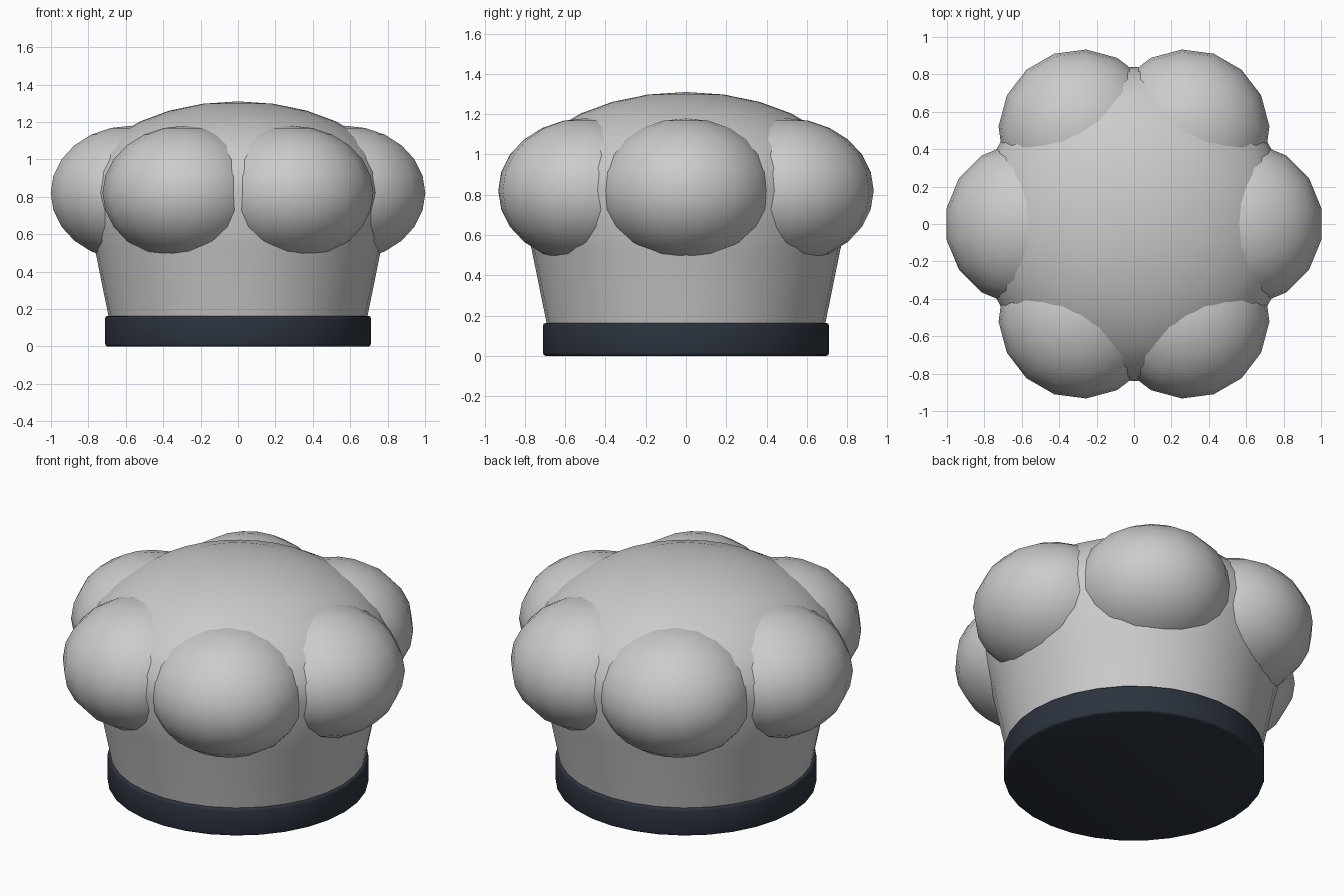
import bpy, bmesh
from math import sin, cos, pi, radians
from mathutils import Matrix

if "Cube" in bpy.data.objects:
    bpy.data.objects.remove(bpy.data.objects["Cube"])


def finish(name, bm, angle):
    bmesh.ops.recalc_face_normals(bm, faces=bm.faces)
    me = bpy.data.meshes.new(name)
    bm.to_mesh(me)
    bm.free()
    ob = bpy.data.objects.new(name, me)
    bpy.context.collection.objects.link(ob)
    bpy.ops.object.select_all(action='DESELECT')
    ob.select_set(True)
    bpy.context.view_layer.objects.active = ob
    bpy.ops.object.shade_smooth_by_angle(angle=radians(angle))
    return ob


def lathe(name, profile, sides, angle):
    # profile of (radius, z) points, starting and ending on the axis
    bm = bmesh.new()
    vs = [bm.verts.new((r, 0, z)) for r, z in profile]
    es = [bm.edges.new(p) for p in zip(vs, vs[1:])]
    bmesh.ops.spin(bm, geom=vs + es, cent=(0, 0, 0), axis=(0, 0, 1),
                   angle=2 * pi, steps=sides)
    bmesh.ops.remove_doubles(bm, verts=bm.verts, dist=1e-4)
    return finish(name, bm, angle)


# Dark headband
band = lathe("headband", [(0, 0), (0.698, 0), (0.707, 0.004), (0.71, 0.013),
                          (0.71, 0.15), (0.707, 0.159), (0.698, 0.163), (0, 0.163)], 32, 50)
mat = bpy.data.materials.new("dark_cloth")
mat.diffuse_color = (0.025, 0.033, 0.048, 1)
mat.use_nodes = True
mat.node_tree.nodes["Principled BSDF"].inputs["Base Color"].default_value = mat.diffuse_color
band.data.materials.append(mat)

# Flared cloth wall closing into a domed crown
dome = [(0.84 * cos(i * pi / 14), 0.82 + 0.49 * sin(i * pi / 14)) for i in range(7)]
lathe("hat_body", [(0, 0.1), (0.68, 0.1), (0.765, 0.52)] + dome + [(0, 1.31)], 32, 60)

# Ring of six soft puffs
for i in range(6):
    bm = bmesh.new()
    bmesh.ops.create_uvsphere(bm, u_segments=16, v_segments=12, radius=1)
    m = (Matrix.Rotation(i * pi / 3, 4, 'Z') @ Matrix.Translation((0.57, 0, 0.82))
         @ Matrix.Diagonal((0.44, 0.44, 0.36, 1)) @ Matrix.Rotation(pi / 16, 4, 'Z'))
    bmesh.ops.transform(bm, matrix=m, verts=bm.verts)
    finish(f"puff_{i + 1}", bm, 60)
